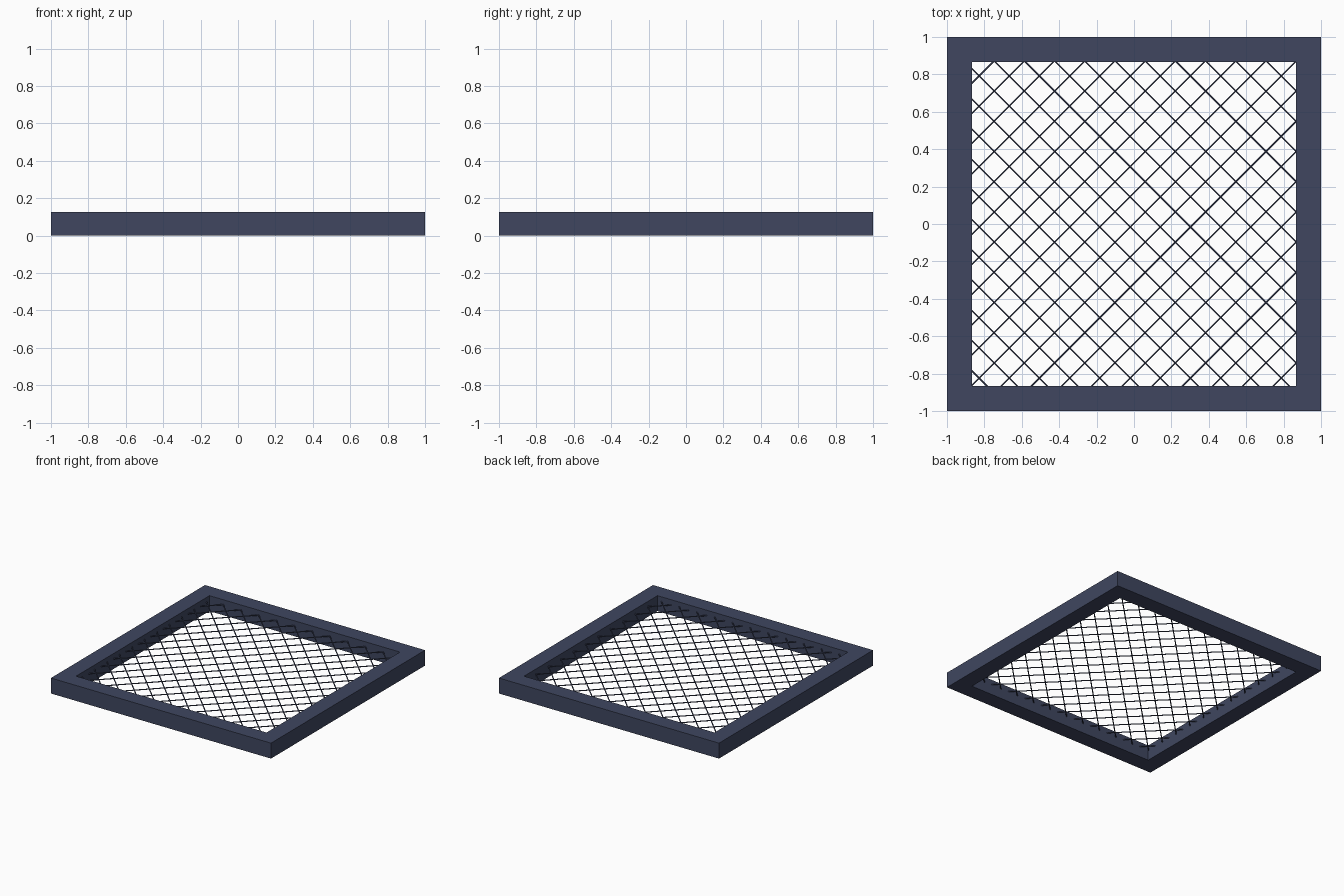
import bpy, bmesh
from mathutils import Vector, Matrix

cube = bpy.data.objects.get("Cube")
if cube:
    bpy.data.objects.remove(cube, do_unlink=True)

HEIGHT = 0.127
INNER = 0.866
PITCH = 0.1615      # diagonal of one mesh cell
RADIUS = 0.0045
MESH_Z = 0.085


def make_material(name, rgb):
    mat = bpy.data.materials.new(name)
    mat.use_nodes = True
    colour = (*rgb, 1.0)
    mat.diffuse_color = colour
    mat.node_tree.nodes["Principled BSDF"].inputs["Base Color"].default_value = colour
    return mat


def add_object(name, bm, mat):
    bmesh.ops.recalc_face_normals(bm, faces=bm.faces)
    mesh = bpy.data.meshes.new(name)
    bm.to_mesh(mesh)
    bm.free()
    mesh.materials.append(mat)
    obj = bpy.data.objects.new(name, mesh)
    bpy.context.collection.objects.link(obj)


slate = make_material("slate blue metal", (0.05, 0.062, 0.117))

# Square frame: rectangular section carried round four mitred corners
bm = bmesh.new()
section = [(1, 0), (1, HEIGHT), (INNER, HEIGHT), (INNER, 0)]
rings = [[bm.verts.new((sx * r, sy * r, z)) for r, z in section]
         for sx, sy in ((1, 1), (-1, 1), (-1, -1), (1, -1))]
for i in range(4):
    a, b = rings[i], rings[(i + 1) % 4]
    for j in range(4):
        k = (j + 1) % 4
        bm.faces.new((a[j], b[j], b[k], a[k]))
add_object("frame", bm, slate)


# Diagonal wires, each family satisfying x + slope * y = offset
def add_wires(name, slope, start, z):
    bm = bmesh.new()
    reach = INNER + RADIUS
    for n in range(-12, 13):
        c = start + n * PITCH
        lo, hi = max(-reach, c - reach), min(reach, c + reach)
        if hi - lo < 0.02:
            continue
        p = Vector((lo, slope * (c - lo), z))
        q = Vector((hi, slope * (c - hi), z))
        turn = (q - p).to_track_quat('Z', 'Y').to_matrix().to_4x4()
        bmesh.ops.create_cone(bm, cap_ends=True, segments=6, radius1=RADIUS,
                              radius2=RADIUS, depth=(q - p).length,
                              matrix=Matrix.Translation((p + q) / 2) @ turn)
    add_object(name, bm, slate)


add_wires("falling_wires", 1, -0.037, MESH_Z + RADIUS / 2)
add_wires("rising_wires", -1, -0.005, MESH_Z - RADIUS / 2)
